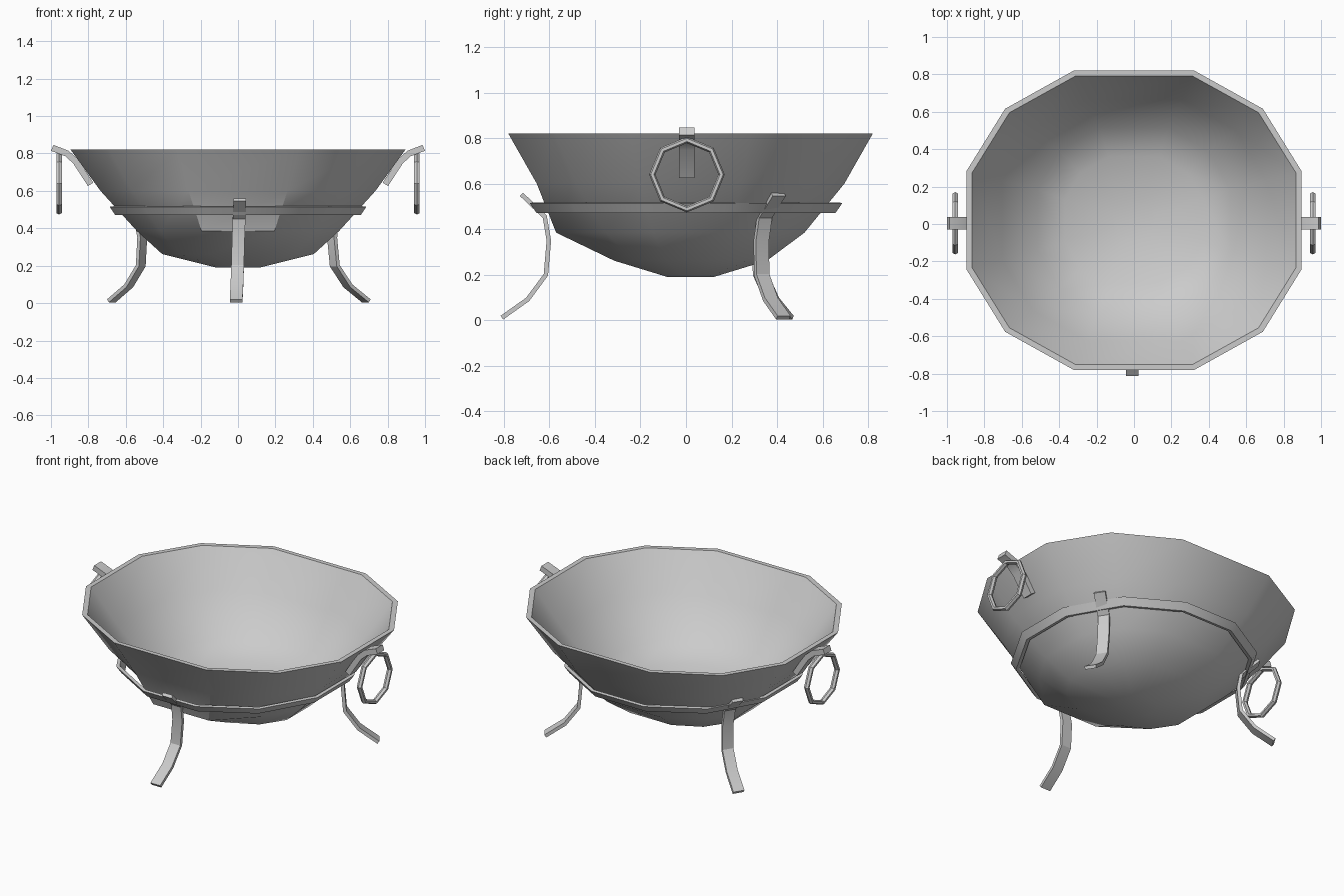
import bpy, bmesh, math
from mathutils import Vector, Matrix

if "Cube" in bpy.data.objects:
    bpy.data.objects.remove(bpy.data.objects["Cube"])


def finish(name, bm, angle=30):
    bmesh.ops.recalc_face_normals(bm, faces=bm.faces[:])
    me = bpy.data.meshes.new(name)
    bm.to_mesh(me)
    bm.free()
    ob = bpy.data.objects.new(name, me)
    bpy.context.collection.objects.link(ob)
    bpy.ops.object.select_all(action='DESELECT')
    ob.select_set(True)
    bpy.context.view_layer.objects.active = ob
    bpy.ops.object.shade_smooth_by_angle(angle=math.radians(angle))
    return ob


# Slightly squared twelve-sided outline
QUAD = [(1, .33), (.77, .745), (.36, 1)]
OUTLINE = (QUAD + [(-x, y) for x, y in QUAD[::-1]]
           + [(-x, -y) for x, y in QUAD] + [(x, -y) for x, y in QUAD[::-1]])


def loft(bm, rings, closed=False):
    """Bridge consecutive rings of vertices."""
    pairs = list(zip(rings, rings[1:])) + ([(rings[-1], rings[0])] if closed else [])
    for a, b in pairs:
        n = len(a)
        for i in range(n):
            j = (i + 1) % n
            bm.faces.new((a[i], a[j], b[j], b[i]))


def ring(bm, sx, sy, z, cy=.02, outline=OUTLINE):
    return [bm.verts.new((x * sx, y * sy + cy, z)) for x, y in outline]


def strap(name, path, width, thick, matrix, lean=0):
    """Flat bar bent along a path of (radius, height) points."""
    bm = bmesh.new()
    rings = []
    pts = [Vector(p) for p in path]
    for i, p in enumerate(pts):
        t = (pts[min(i + 1, len(pts) - 1)] - pts[max(i - 1, 0)]).normalized()
        n = Vector((-t.y, t.x)) * thick / 2
        side = lean * (.5 - i / (len(pts) - 1))
        a, b = p + n, p - n
        w = width / 2
        rings.append([bm.verts.new(matrix @ Vector(c)) for c in (
            (a.x, side - w, a.y), (a.x, side + w, a.y),
            (b.x, side + w, b.y), (b.x, side - w, b.y))])
    loft(bm, rings)
    bm.faces.new(rings[0])
    bm.faces.new(rings[-1])
    return finish(name, bm)


# Bowl: outer shell, rim, inner wall and shallow floor
bm = bmesh.new()
profile = [(.115, .10, .19), (.405, .335, .262), (.54, .50, .385),
           (.735, .675, .60), (.895, .80, .82),
           (.865, .772, .82), (.705, .645, .60), (.515, .495, .385),
           (.37, .34, .315), (.11, .10, .27)]
rings = [ring(bm, *p) for p in profile]
for v in rings[2]:                       # front of the belly bulges out
    if v.co.y < -.45:
        v.co.y = -.57
loft(bm, rings)
bm.faces.new(rings[0])
bm.faces.new(rings[-1])
finish("bowl", bm)

# Flared support band around the bowl
TWELVE = [(math.cos(a) / .966, math.sin(a) / .966)
          for a in (math.radians(15 + 30 * i) for i in range(12))]
bm = bmesh.new()
band = [ring(bm, r, r, z, 0, TWELVE) for r, z in
        [(.657, .472), (.686, .515), (.666, .518), (.637, .475)]]
loft(bm, band, closed=True)
finish("support_band", bm)

# Three curved legs
LEG = [(.722, .553), (.62, .455), (.602, .35), (.615, .20), (.695, .092), (.808, .012)]
for name, ang, lean in [("front_leg", -90, .02), ("right_leg", 33, .03),
                        ("left_leg", 148, .03)]:
    strap(name, LEG, .068, .02, Matrix.Rotation(math.radians(ang), 4, 'Z'), lean)

# Handle brackets with hanging eight-sided rings
BRACKET = [(.788, .635), (.868, .758), (.915, .80), (.993, .83)]
for name, s in [("right", 1), ("left", -1)]:
    strap(name + "_handle_bracket", BRACKET, .068, .034,
          Matrix.Translation((0, .004, 0)) @ Matrix.Diagonal((s, 1, 1, 1)))
    bm = bmesh.new()
    loops = []
    for i in range(8):
        a = math.tau * i / 8
        loop = []
        for k in range(6):
            b = math.tau * k / 6
            r = .152 + .014 * math.cos(b)
            loop.append(bm.verts.new((s * (.956 + .017 * math.sin(b)),
                                      .004 + r * math.cos(a), .64 + r * math.sin(a))))
        loops.append(loop)
    loft(bm, loops, closed=True)
    finish(name + "_handle_ring", bm)
